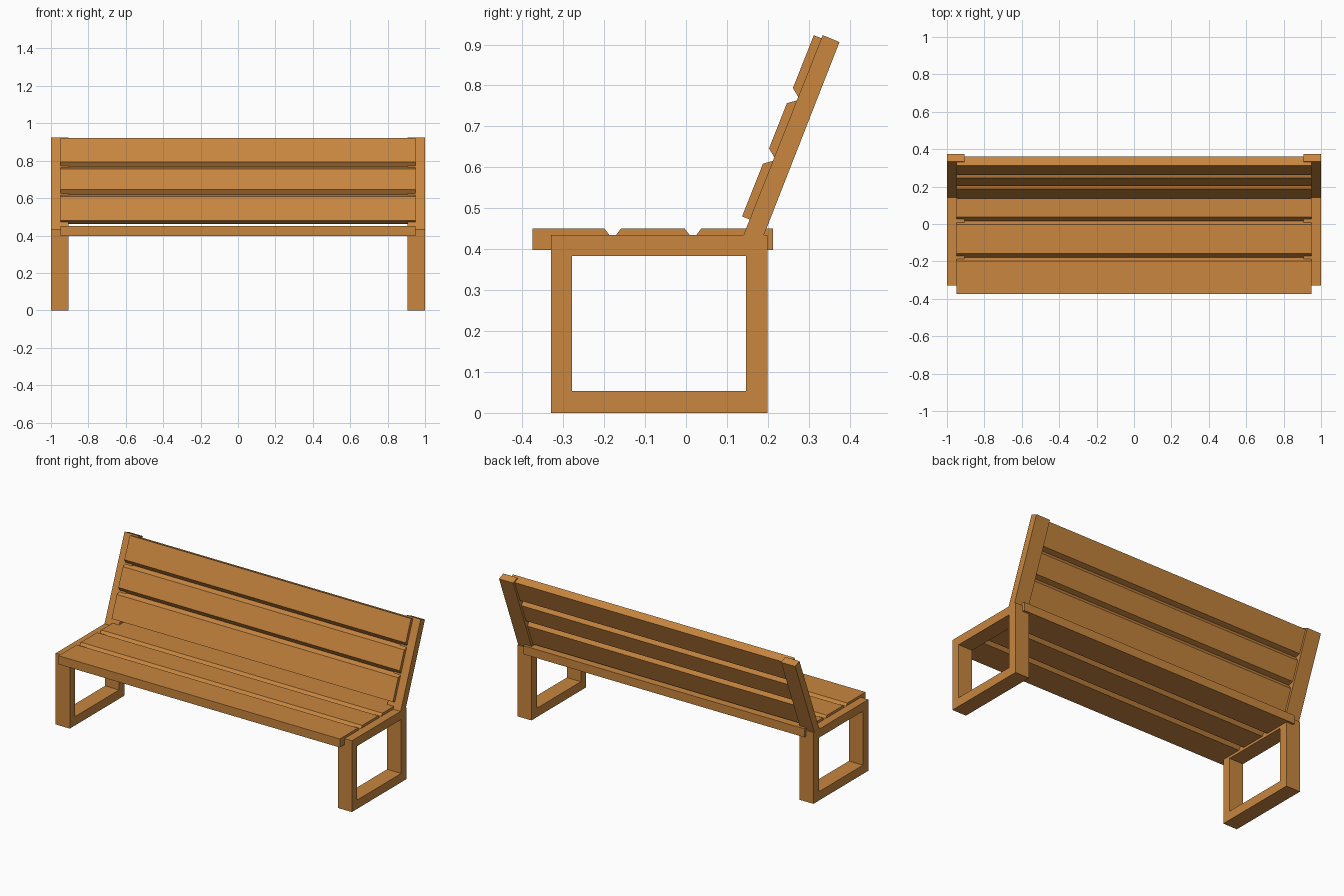
import bpy, bmesh, math
from mathutils import Vector

if "Cube" in bpy.data.objects:
    bpy.data.objects.remove(bpy.data.objects["Cube"])

wood = bpy.data.materials.new("wood")
wood.diffuse_color = (0.58, 0.24, 0.05, 1)
wood.use_nodes = True
wood.node_tree.nodes["Principled BSDF"].inputs["Base Color"].default_value = wood.diffuse_color


def new_object(name, bm):
    bmesh.ops.recalc_face_normals(bm, faces=bm.faces)
    mesh = bpy.data.meshes.new(name)
    bm.to_mesh(mesh)
    bm.free()
    mesh.materials.append(wood)
    obj = bpy.data.objects.new(name, mesh)
    bpy.context.collection.objects.link(obj)
    return obj


def add_prism(bm, profile, x0, x1):
    """Extrude a closed (y, z) profile along x."""
    face = bm.faces.new([bm.verts.new((x0, y, z)) for y, z in profile])
    ext = bmesh.ops.extrude_face_region(bm, geom=[face], use_keep_orig=True)
    verts = [g for g in ext["geom"] if isinstance(g, bmesh.types.BMVert)]
    bmesh.ops.translate(bm, verts=verts, vec=(x1 - x0, 0, 0))


def rect(y0, y1, z0, z1):
    return [(y0, z0), (y1, z0), (y1, z1), (y0, z1)]


def slat_panel(name, origin, along, depth, length):
    """Three touching slats whose meeting edges come to a point."""
    o, a, d = Vector(origin), Vector(along), Vector(depth)
    thick, cut, w = 0.052, 0.02, length / 3
    for i in range(3):
        s, e = i * w, (i + 1) * w
        cs = cut if i > 0 else 0
        ce = cut if i < 2 else 0
        pts = [(s + cs, 0), (e - ce, 0)]
        if ce:
            pts.append((e, thick / 2))
        pts += [(e - ce, thick), (s + cs, thick)]
        if cs:
            pts.append((s, thick / 2))
        bm = bmesh.new()
        add_prism(bm, [tuple(o + a * u + d * v) for u, v in pts], -0.95, 0.95)
        new_object(f"{name}_{i + 1}", bm)


# seat slats, laid flat
slat_panel("seat_slat", (-0.375, 0.45), (1, 0), (0, -1), 0.588)

# backrest slats, leaning back
t = math.radians(21.6)
up, back = (math.sin(t), math.cos(t)), (math.cos(t), -math.sin(t))
slat_panel("back_slat", (0.137, 0.48), up, back, 0.476)

for side, x0, x1 in (("left", -1.0, -0.905), ("right", 0.905, 1.0)):
    # rectangular leg frame with an open middle
    bm = bmesh.new()
    rings = []
    for x in (x0, x1):
        for loop in (rect(-0.33, 0.199, 0, 0.435), rect(-0.278, 0.146, 0.054, 0.383)):
            rings.append([bm.verts.new((x, y, z)) for y, z in loop])
    for a, b in ((0, 1), (1, 3), (3, 2), (2, 0)):
        for i in range(4):
            j = (i + 1) % 4
            bm.faces.new((rings[a][i], rings[a][j], rings[b][j], rings[b][i]))
    new_object(f"{side}_leg_frame", bm)

    # leaning back post, set into the top of the frame
    bm = bmesh.new()
    add_prism(bm, [(0.132, 0.413), (0.182, 0.413), (0.375, 0.906), (0.334, 0.923)], x0, x1)
    new_object(f"{side}_back_post", bm)
